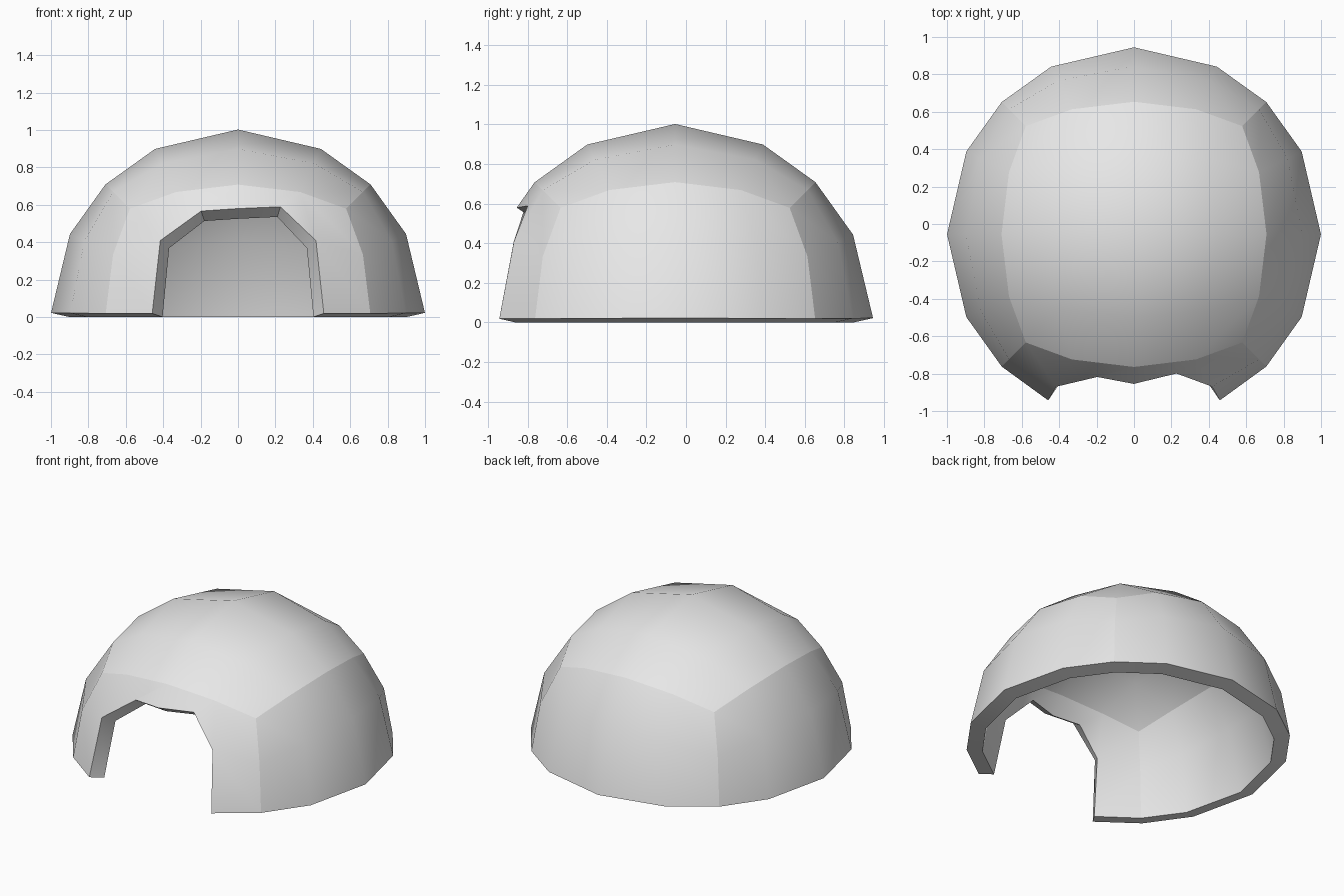
import bpy
import bmesh
import math
from mathutils import Vector

RADIUS = 0.902
THICKNESS = 0.1
CENTRE_Y = -0.055

cube = bpy.data.objects.get("Cube")
if cube:
    bpy.data.objects.remove(cube, do_unlink=True)

# Pale grey material
grey = bpy.data.materials.new("pale_grey")
grey.use_nodes = True
grey.diffuse_color = (0.8, 0.8, 0.8, 1)
grey.node_tree.nodes["Principled BSDF"].inputs["Base Color"].default_value = grey.diffuse_color

# Upper half of a gridded cube
bm = bmesh.new()
bmesh.ops.create_cube(bm, size=2)
bmesh.ops.subdivide_edges(bm, edges=bm.edges[:], cuts=3, use_grid_fill=True)
bmesh.ops.delete(bm, geom=[v for v in bm.verts if v.co.z < -0.1], context='VERTS')


def on_seam(vert):
    return sum(abs(c) > 0.99 for c in vert.co) >= 2


# Crisp seams between the five panels
for edge in bm.edges:
    mid = (edge.verts[0].co + edge.verts[1].co) / 2
    if all(on_seam(v) for v in edge.verts) and sum(abs(c) > 0.99 for c in mid) >= 2:
        edge.smooth = False

# Doorway opening in the front panel
door = []
for face in bm.faces:
    c = face.calc_center_median()
    if c.y < -0.99 and abs(c.x) < 0.5 and c.z < 0.5:
        door.append(face)
bmesh.ops.delete(bm, geom=door, context='FACES')
lintel = min(bm.verts, key=lambda v: (v.co - Vector((0, -1, 0.5))).length)

# Round the cube into a dome
for v in bm.verts:
    v.co = v.co.normalized() * RADIUS

# Raise the door head and give it two uneven corners
lintel.co = (0, -0.716, 0.525)
for edge in [e for e in lintel.link_edges if e.is_boundary]:
    right = edge.other_vert(lintel).co.x < 0
    corner = bmesh.utils.edge_split(edge, lintel, 0.5)[1]
    corner.co = (-0.18, -0.68, 0.513) if right else (0.21, -0.662, 0.535)

for face in bm.faces:
    face.smooth = True
bmesh.ops.recalc_face_normals(bm, faces=bm.faces[:])
top = max(bm.faces, key=lambda f: f.calc_center_median().z)
top.normal_update()
if top.normal.z < 0:
    bmesh.ops.reverse_faces(bm, faces=bm.faces[:])

mesh = bpy.data.meshes.new("dome_shell")
bm.to_mesh(mesh)
bm.free()
mesh.materials.append(grey)
dome = bpy.data.objects.new("dome_shell", mesh)
dome.location.y = CENTRE_Y
bpy.context.collection.objects.link(dome)

# Wall thickness, added outwards
wall = dome.modifiers.new("wall", 'SOLIDIFY')
wall.thickness = THICKNESS
wall.offset = 1

bpy.ops.object.select_all(action='DESELECT')
dome.select_set(True)
bpy.context.view_layer.objects.active = dome
bpy.ops.object.modifier_apply(modifier=wall.name)
bpy.ops.object.shade_smooth_by_angle(angle=math.radians(38), keep_sharp_edges=True)
